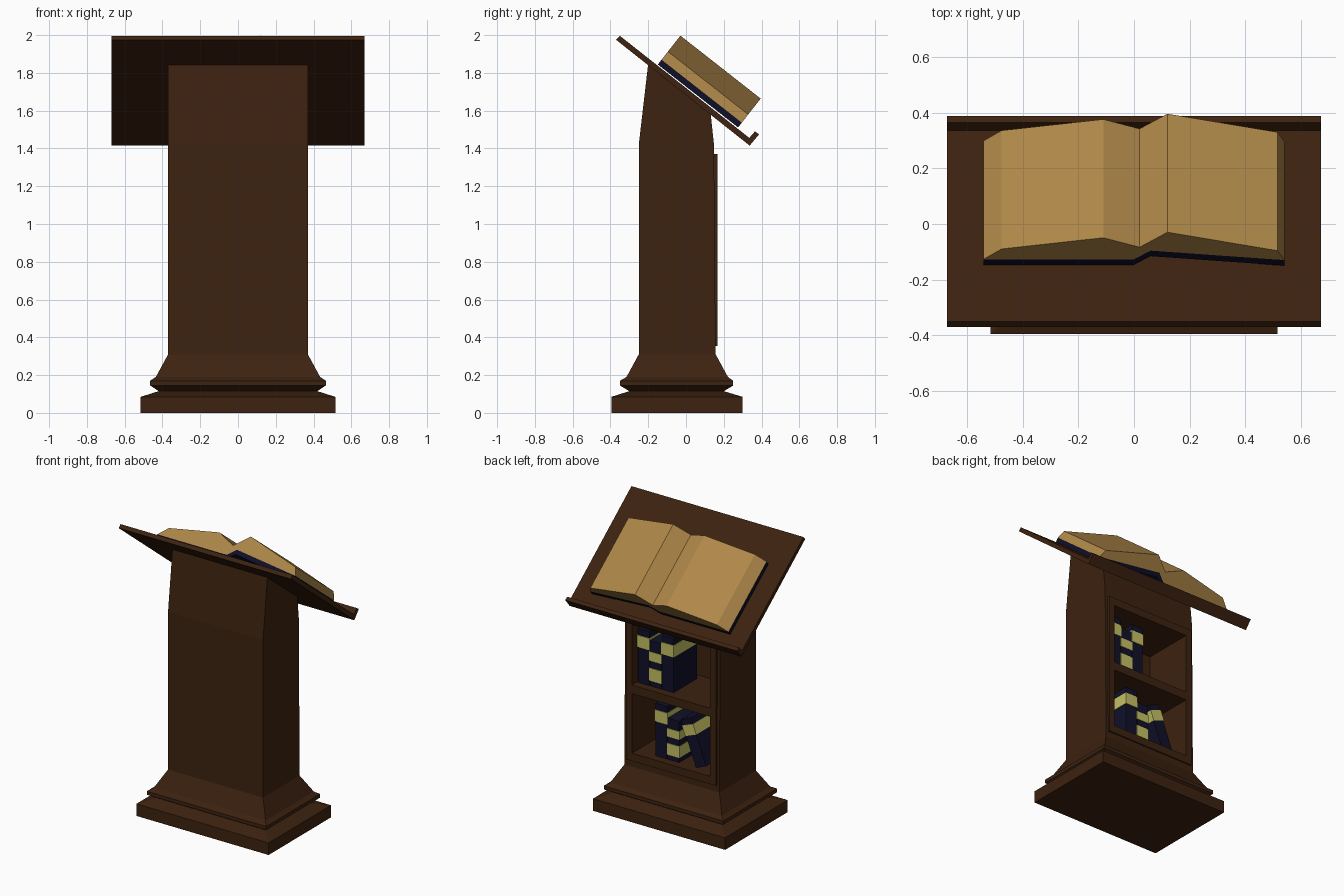
import bpy
import bmesh
import math
from mathutils import Vector

cube = bpy.data.objects.get("Cube")
if cube:
    bpy.data.objects.remove(cube, do_unlink=True)


def material(name, rgb):
    mat = bpy.data.materials.new(name)
    mat.use_nodes = True
    mat.diffuse_color = (*rgb, 1)
    mat.node_tree.nodes["Principled BSDF"].inputs["Base Color"].default_value = (*rgb, 1)
    return mat


wood = material("dark brown wood", (0.046, 0.016, 0.005))
paper = material("aged paper", (0.43, 0.245, 0.066))
navy = material("navy cover", (0.005, 0.005, 0.022))
gold = material("pale gold band", (0.56, 0.53, 0.13))


def finish(name, bm, mat):
    bmesh.ops.recalc_face_normals(bm, faces=bm.faces)
    mesh = bpy.data.meshes.new(name)
    bm.to_mesh(mesh)
    bm.free()
    mesh.materials.append(mat)
    obj = bpy.data.objects.new(name, mesh)
    bpy.context.collection.objects.link(obj)
    return obj


def loft(name, rings, mat):
    """Join rings of points with quads and cap both ends."""
    bm = bmesh.new()
    loops = [[bm.verts.new(p) for p in ring] for ring in rings]
    for a, b in zip(loops, loops[1:]):
        for i in range(len(a)):
            j = (i + 1) % len(a)
            bm.faces.new((a[i], a[j], b[j], b[i]))
    bm.faces.new(loops[0])
    bm.faces.new(loops[-1])
    return finish(name, bm, mat)


def rect(x0, x1, y0, y1, z):
    return [(x0, y0, z), (x1, y0, z), (x1, y1, z), (x0, y1, z)]


def box(name, x0, x1, y0, y1, z0, z1, mat):
    return loft(name, [rect(x0, x1, y0, y1, z) for z in (z0, z1)], mat)


def extrude_x(name, profile, half, mat):
    return loft(name, [[(x, y, z) for y, z in profile] for x in (-half, half)], mat)


# Stepped moulded base
steps = [(0, 0.515, -0.395, 0.30), (0.085, 0.515, -0.395, 0.30),
         (0.115, 0.42, -0.30, 0.20), (0.145, 0.465, -0.35, 0.25),
         (0.17, 0.465, -0.35, 0.25), (0.19, 0.435, -0.315, 0.222),
         (0.31, 0.37, -0.25, 0.157)]
loft("base", [rect(-h, h, y0, y1, z) for z, h, y0, y1 in steps], wood)

# Column with a slanted top, and the raised frame on its back
column = extrude_x("column", [(-0.25, 0.31), (-0.25, 1.42), (-0.20, 1.85), (0.13, 1.59),
                              (0.148, 1.42), (0.157, 0.31)], 0.37, wood)
frame = box("shelf_frame", -0.35, 0.35, 0.13, 0.166, 0.355, 1.37, wood)

# Hollow out the two shelf compartments
for z0, z1 in ((0.41, 0.83), (0.89, 1.315)):
    cutter = box("compartment_cutter", -0.305, 0.305, -0.2, 0.3, z0, z1, wood)
    cutter.hide_render = True
    for target in (column, frame):
        mod = target.modifiers.new("compartment", "BOOLEAN")
        mod.operation = "DIFFERENCE"
        mod.solver = "EXACT"
        mod.object = cutter
        bpy.context.view_layer.objects.active = target
        bpy.ops.object.modifier_apply(modifier=mod.name)
    bpy.data.objects.remove(cutter, do_unlink=True)

# Sloping desk board with a lip along the lower edge
extrude_x("desk_board", [(-0.37, 1.975), (-0.35, 1.996), (0.335, 1.456), (0.365, 1.49),
                         (0.387, 1.475), (0.337, 1.415)], 0.67, wood)

# Open book, drawn as a cross-section and run down the slope
origin = Vector((0, -0.145, 1.85))
down = Vector((0, 0.787, -0.617))
normal = Vector((0, 0.617, 0.787))


def along_slope(name, section, length, mat):
    rings = [[origin + Vector((x, 0, 0)) + normal * w + down * d for x, w in section]
             for d in (0, length)]
    return loft(name, rings, mat)


spine = [(-0.54, 0.03), (0, 0.03), (0.06, 0.08), (0.54, 0.025)]
leaves = [(0.515, 0.08), (0.12, 0.187), (0.02, 0.10), (-0.11, 0.155), (-0.475, 0.09)]
along_slope("open_book_pages", spine + leaves, 0.54, paper)
along_slope("open_book_cover", spine + [(x, w - 0.032) for x, w in reversed(spine)], 0.54, navy)


# Shelved books, each with gold bands given as fractions of its height
def shelf_book(name, x, z, width, height, bands, lean=0):
    parts = [box(name, -width, 0, -0.15, 0.11, 0, height, navy)]
    e = 0.004
    for low, high in bands:
        parts.append(box(name + "_band", -width - e, e, -0.15 - e, 0.11 + e,
                         low * height, high * height, gold))
    for part in parts:
        part.location = (x, 0, z)
        part.rotation_euler.y = math.radians(lean)


one_band = [(0.66, 0.88)]
two_bands = [(0.12, 0.4), (0.56, 0.76)]
shelf_book("upper_book_outer", 0.298, 0.89, 0.09, 0.38, one_band)
shelf_book("upper_book_middle", 0.204, 0.89, 0.09, 0.32, two_bands)
shelf_book("upper_book_inner", 0.11, 0.89, 0.09, 0.38, one_band)
shelf_book("lower_book_tall", 0.16, 0.41, 0.09, 0.37, one_band)
shelf_book("lower_book_short", 0.066, 0.41, 0.09, 0.29, two_bands)
shelf_book("lower_book_leaning", -0.155, 0.41, 0.085, 0.33, one_band, lean=21)
